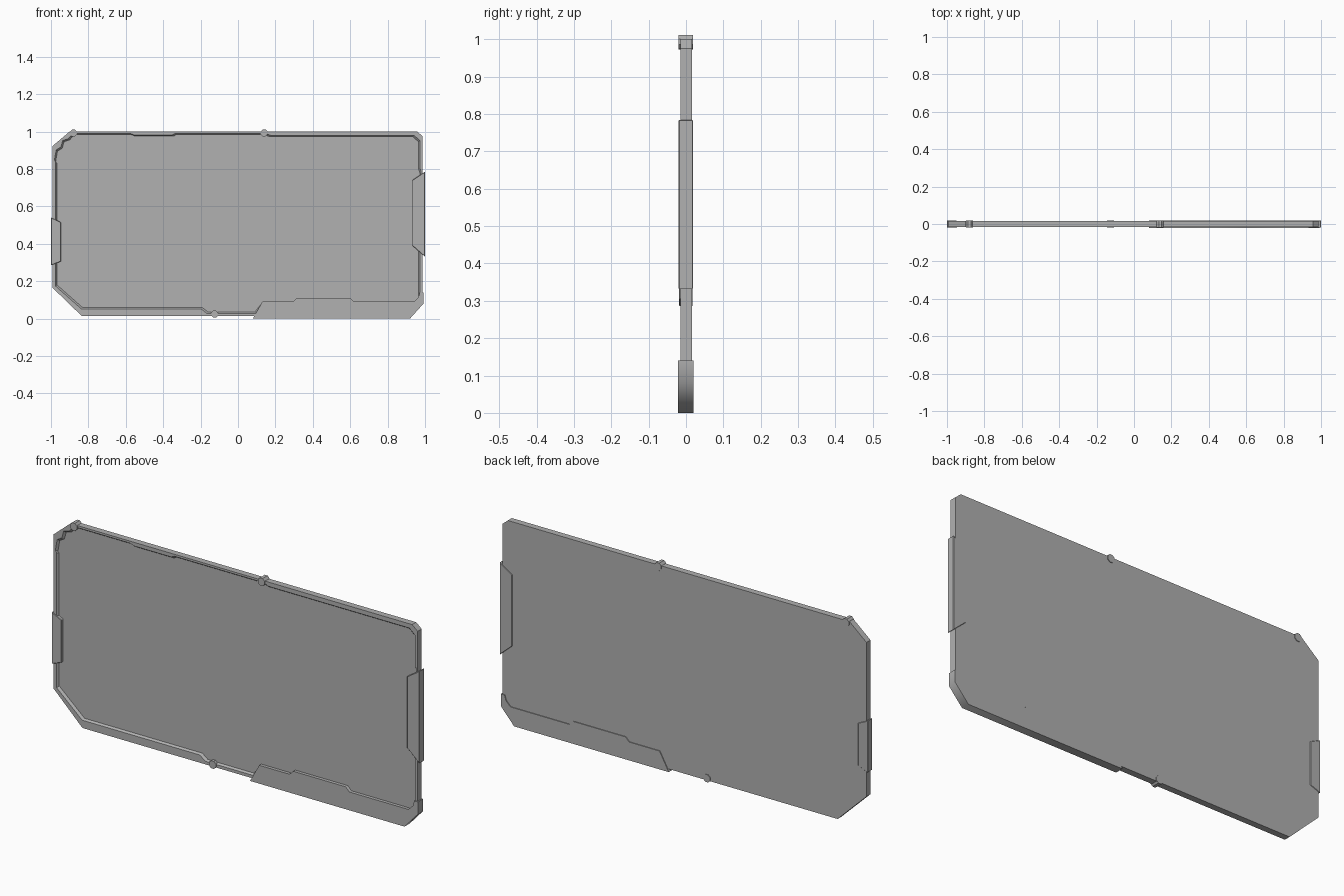
import bpy, bmesh, math

if "Cube" in bpy.data.objects:
    bpy.data.objects.remove(bpy.data.objects["Cube"])

grey = bpy.data.materials.new("dark_grey")
grey.diffuse_color = (0.44, 0.44, 0.44, 1.0)
grey.use_nodes = True
grey.node_tree.nodes["Principled BSDF"].inputs["Base Color"].default_value = grey.diffuse_color


def prism(name, pts, y0, y1, bevel=0.0, flare=0.0):
    """Extrude an (x, z) profile from y0 to y1; flare widens the front outline."""
    bm = bmesh.new()
    front = []
    for x, z in pts:
        fx = math.copysign(flare, x)
        fz = math.copysign(flare, z - 0.5)
        front.append(bm.verts.new((x + fx, y0, z + fz)))
    back = [bm.verts.new((x, y1, z)) for x, z in pts]
    bm.faces.new(front)
    bm.faces.new(back[::-1])
    n = len(pts)
    for i in range(n):
        j = (i + 1) % n
        bm.faces.new((front[i], back[i], back[j], front[j]))
    bmesh.ops.recalc_face_normals(bm, faces=bm.faces)
    me = bpy.data.meshes.new(name)
    bm.to_mesh(me)
    bm.free()
    me.materials.append(grey)
    ob = bpy.data.objects.new(name, me)
    bpy.context.collection.objects.link(ob)
    if bevel:
        m = ob.modifiers.new("edge_bevel", 'BEVEL')
        m.width = bevel
        m.segments = 1
        m.limit_method = 'ANGLE'
        m.angle_limit = math.radians(60)
    return ob


# Main panel with unequal corner chamfers
outline = [(-0.835, 0.013), (0.93, 0.013), (0.987, 0.08), (0.987, 0.975),
           (0.957, 1.0), (-0.90, 1.0), (-0.992, 0.922), (-0.992, 0.165)]
panel = prism("panel", outline, -0.015, 0.016)

# Recessed screen area with stepped inner border
recess = [(-0.83, 0.058), (-0.19, 0.058), (-0.16, 0.035), (0.09, 0.035),
          (0.13, 0.085), (0.94, 0.085), (0.965, 0.11),
          (0.965, 0.36), (0.972, 0.365), (0.972, 0.78), (0.965, 0.80),
          (0.965, 0.945), (0.935, 0.972), (0.17, 0.972), (0.14, 0.983),
          (-0.33, 0.983), (-0.345, 0.975), (-0.55, 0.975), (-0.57, 0.983),
          (-0.875, 0.983), (-0.90, 0.955), (-0.93, 0.945), (-0.94, 0.91),
          (-0.965, 0.895), (-0.975, 0.84), (-0.968, 0.83), (-0.968, 0.18)]
cutter = prism("recess_cutter", recess, -0.025, -0.005, flare=0.014)
cutter.hide_render = True
cut = panel.modifiers.new("recess", 'BOOLEAN')
cut.operation = 'DIFFERENCE'
cut.solver = 'EXACT'
cut.object = cutter
bpy.context.view_layer.objects.active = panel
bpy.ops.object.modifier_apply(modifier=cut.name)
bpy.data.objects.remove(cutter)

# Thick stepped guard on the lower right corner, softly shaded around its outer edge
guard_profile = [(0.08, 0.0), (0.92, 0.0), (0.992, 0.08), (0.992, 0.14),
                 (0.972, 0.14), (0.965, 0.115), (0.94, 0.09), (0.62, 0.09),
                 (0.60, 0.11), (0.315, 0.11), (0.295, 0.09), (0.13, 0.09)]
guard = prism("corner_guard", guard_profile, -0.021, 0.02)
bpy.ops.object.select_all(action='DESELECT')
guard.select_set(True)
bpy.context.view_layer.objects.active = guard
bpy.ops.object.shade_smooth_by_angle(angle=math.radians(60))

# Side grips
prism("right_grip", [(1.0, 0.33), (1.0, 0.785), (0.932, 0.74), (0.932, 0.39)],
      -0.02, 0.019, 0.002)
prism("left_grip", [(-1.0, 0.285), (-0.947, 0.305), (-0.947, 0.515), (-1.0, 0.54)],
      -0.019, 0.018, 0.002)

# Small octagonal pins along the rim
for i, (px, pz) in enumerate([(-0.88, 0.991), (0.14, 0.993), (-0.125, 0.024)]):
    ring = [(px + 0.02 * math.cos(math.radians(22.5 + 45 * k)),
             pz + 0.02 * math.sin(math.radians(22.5 + 45 * k))) for k in range(8)]
    prism("rim_pin_%d" % (i + 1), ring, -0.02, 0.019)
